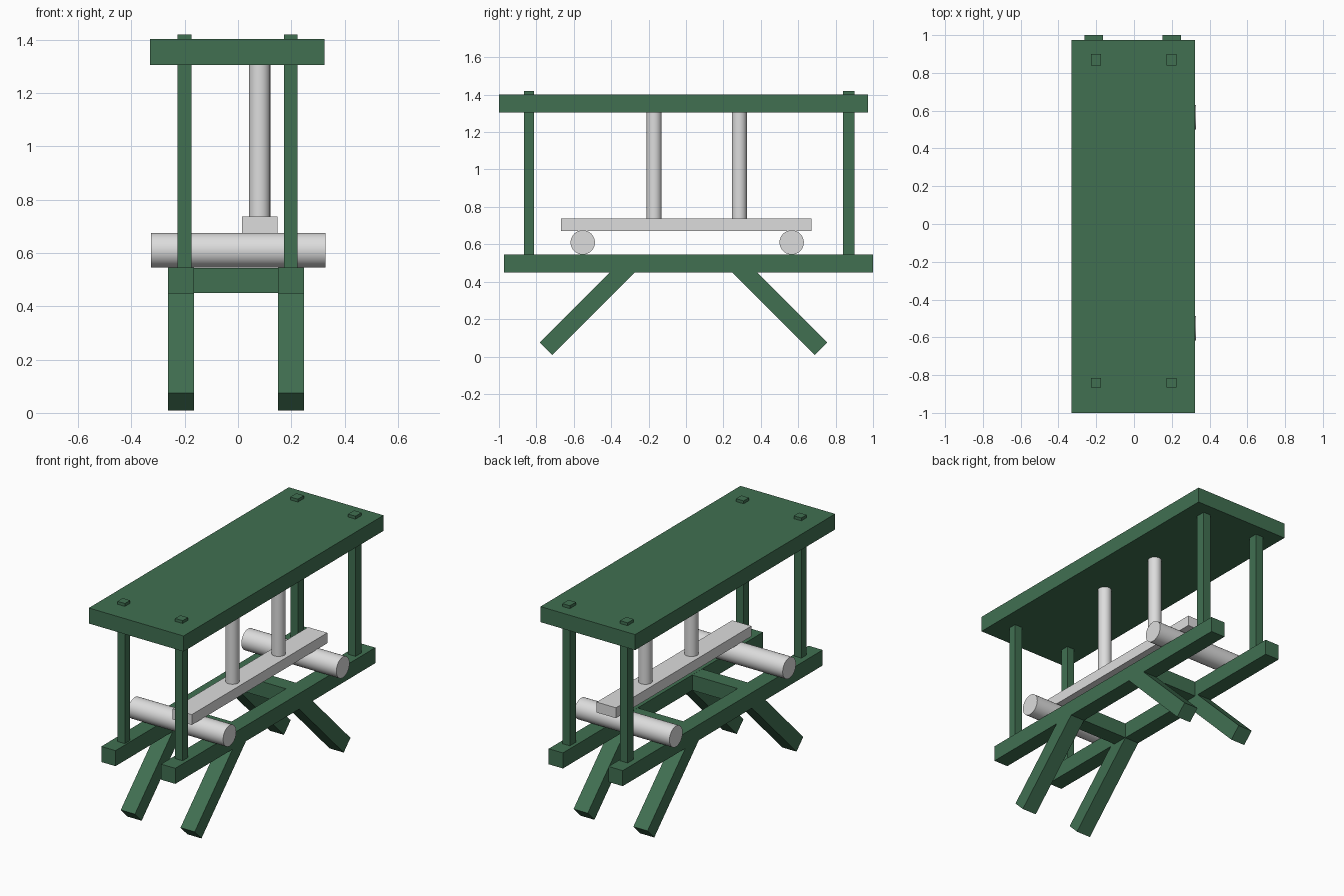
import bpy
import math
from mathutils import Vector

cube = bpy.data.objects.get("Cube")
if cube:
    bpy.data.objects.remove(cube, do_unlink=True)


def material(name, color):
    mat = bpy.data.materials.new(name)
    mat.use_nodes = True
    mat.diffuse_color = color
    mat.node_tree.nodes["Principled BSDF"].inputs["Base Color"].default_value = color
    return mat


GREEN = material("dark green", (0.052, 0.16, 0.083, 1))
GREY = material("light grey", (0.72, 0.72, 0.72, 1))


def finish(name, mat):
    obj = bpy.context.object
    obj.name = name
    obj.data.materials.append(mat)
    return obj


def box(name, low, high, mat=GREEN):
    """Box between two opposite corners."""
    low, high = Vector(low), Vector(high)
    bpy.ops.mesh.primitive_cube_add(size=1, location=(low + high) / 2)
    obj = finish(name, mat)
    obj.scale = high - low
    bpy.ops.object.transform_apply(location=False, rotation=False, scale=True)
    return obj


def rod(name, start, end, radius):
    """Round rod between two points."""
    start, end = Vector(start), Vector(end)
    axis = end - start
    bpy.ops.mesh.primitive_cylinder_add(
        vertices=48, radius=radius, depth=axis.length, location=(start + end) / 2,
        rotation=axis.to_track_quat("Z", "Y").to_euler())
    finish(name, GREY)
    bpy.ops.object.shade_smooth_by_angle(angle=math.radians(30))


def leg(name, x, foot_y, top_y):
    """Square beam splayed from the rail to the ground."""
    start, end = Vector((x, foot_y, 0.042)), Vector((x, top_y, 0.5))
    axis = end - start
    obj = box(name, (-0.049, -0.047, -axis.length / 2), (0.049, 0.047, axis.length / 2))
    obj.location = (start + end) / 2
    obj.rotation_euler.x = math.atan2(-axis.y, axis.z)


# Roof board
box("roof", (-0.33, -1, 1.305), (0.324, 0.973, 1.402))

# Rails, legs and roof posts on both sides
for side, rail_x, post_x in (("right", -0.214, -0.201), ("left", 0.199, 0.198)):
    box(side + "_rail", (rail_x - 0.049, -0.973, 0.448), (rail_x + 0.049, 1, 0.545))
    leg(side + "_front_leg", rail_x, -0.748, -0.29)
    leg(side + "_back_leg", rail_x, 0.722, 0.264)
    for end, y, half in (("front", -0.84, 0.026), ("back", 0.87, 0.03)):
        box(side + "_" + end + "_post", (post_x - 0.026, y - half, 0.53),
            (post_x + 0.026, y + half, 1.42))

# Cross bars joining the rails
for end, y in (("front", -0.325), ("back", 0.31)):
    box(end + "_cross_bar", (-0.17, y - 0.049, 0.449), (0.155, y + 0.049, 0.544))

# Rollers resting on the rails
for end, y in (("front", -0.552), ("back", 0.565)):
    rod(end + "_roller", (-0.327, y, 0.61), (0.329, y, 0.61), 0.065)

# Long beam on the rollers, with two round columns up to the roof
box("long_beam", (0.015, -0.667, 0.672), (0.148, 0.67, 0.737), GREY)
for end, y in (("front", -0.17), ("back", 0.285)):
    rod(end + "_column", (0.081, y, 0.73), (0.081, y, 1.31), 0.04)
